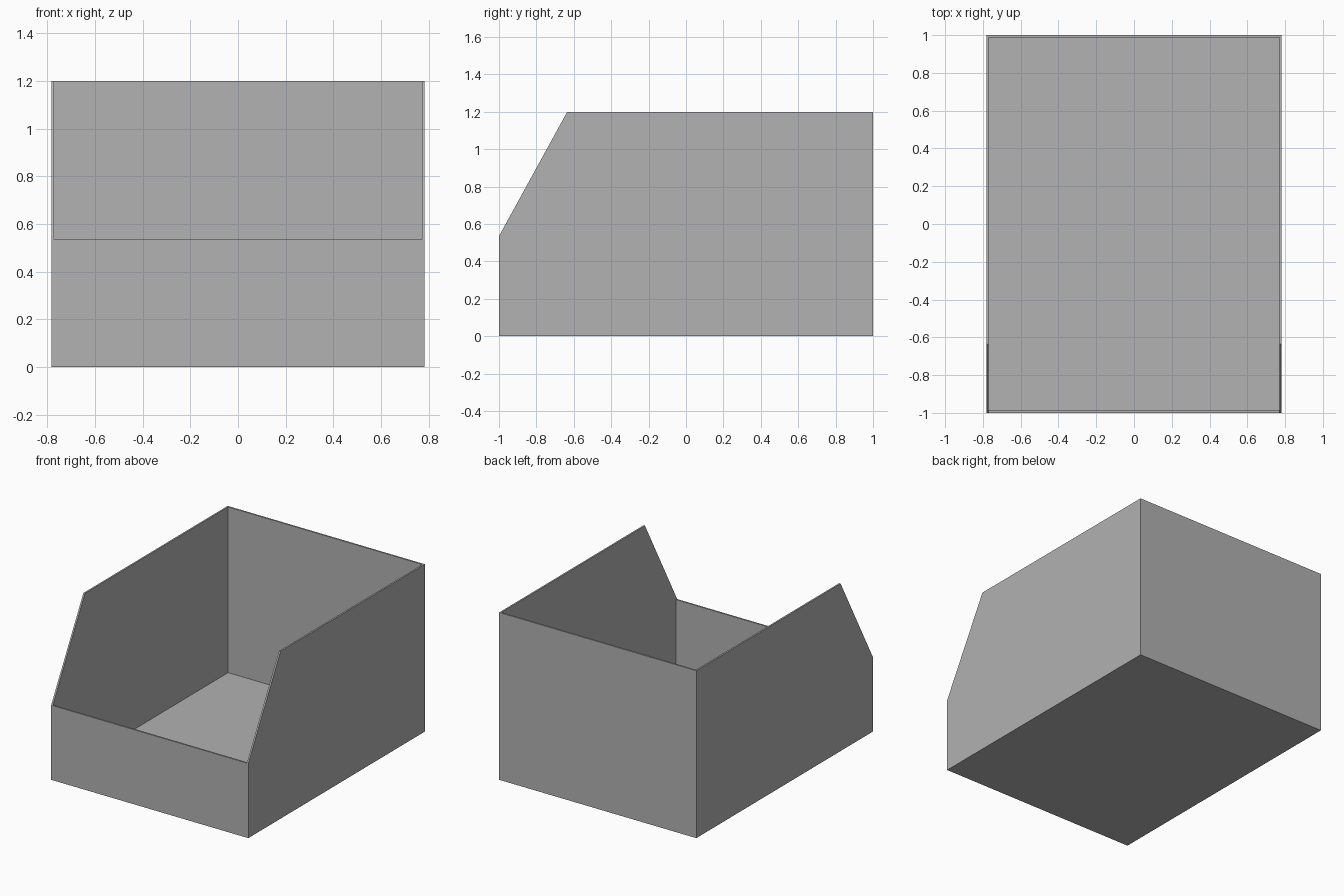
import bpy

if "Cube" in bpy.data.objects:
    bpy.data.objects.remove(bpy.data.objects["Cube"])

# Overall sizes
W, D, H = 0.782, 1.0, 1.2      # half width, half depth, height
LIP, SLOPE_Y = 0.535, -0.635   # front lip height, where the slope meets the top
T = 0.012                      # wall thickness

grey = bpy.data.materials.new("plain grey")
grey.diffuse_color = (0.445, 0.445, 0.445, 1)
grey.use_nodes = True
grey.node_tree.nodes["Principled BSDF"].inputs["Base Color"].default_value = grey.diffuse_color


def prism(name, profile, x0, x1):
    """Extrude a (y, z) profile from x0 to x1."""
    n = len(profile)
    verts = [(x, y, z) for x in (x0, x1) for y, z in profile]
    faces = [tuple(reversed(range(n))), tuple(range(n, 2 * n))]
    faces += [(i, (i + 1) % n, n + (i + 1) % n, n + i) for i in range(n)]
    mesh = bpy.data.meshes.new(name)
    mesh.from_pydata(verts, [], faces)
    mesh.materials.append(grey)
    obj = bpy.data.objects.new(name, mesh)
    bpy.context.collection.objects.link(obj)
    return obj


# Solid bin body with a sloped front opening
body = prism("bin", [(-D, 0), (D, 0), (D, H), (SLOPE_Y, H), (-D, LIP)], -W, W)

# Hollow out the inside, leaving thin walls and floor
cavity = prism("cavity_cutter",
               [(-D + T, T), (D - T, T), (D - T, H + 1), (-D + T, H + 1)],
               -W + T, W - T)
# Clear the space above the front lip between the side walls
opening = prism("opening_cutter",
                [(-D - 0.5, LIP), (-D + 2 * T, LIP), (-D + 2 * T, H + 1), (-D - 0.5, H + 1)],
                -W + T, W - T)

for cutter in (cavity, opening):
    mod = body.modifiers.new(cutter.name, 'BOOLEAN')
    mod.operation = 'DIFFERENCE'
    mod.solver = 'EXACT'
    mod.object = cutter
    cutter.hide_render = True
    cutter.hide_viewport = True
